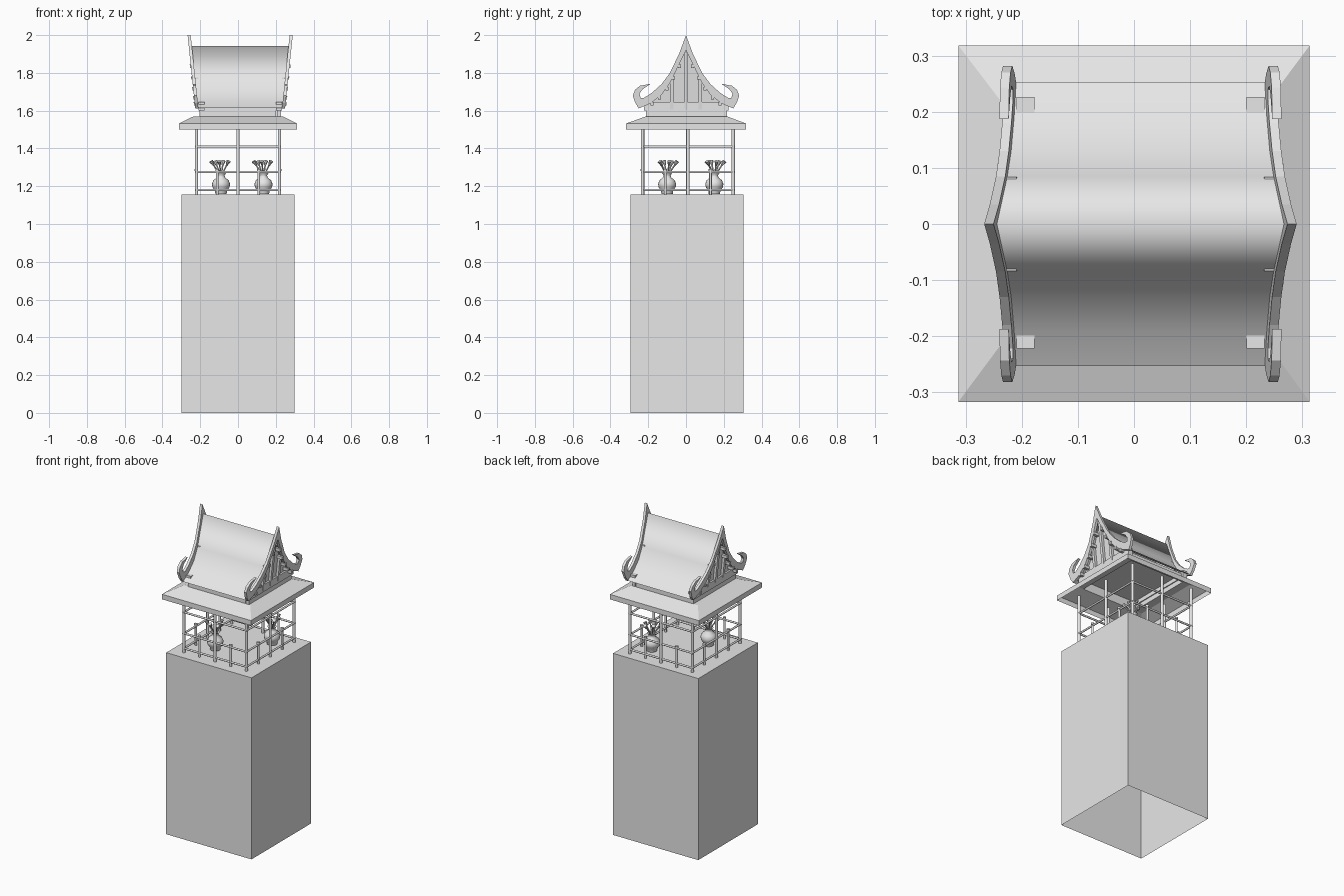
import bpy, bmesh, math
from mathutils import Vector

if "Cube" in bpy.data.objects:
    bpy.data.objects.remove(bpy.data.objects["Cube"])

grey = bpy.data.materials.new("plain_grey")
grey.use_nodes = True
grey.diffuse_color = (0.8, 0.8, 0.8, 1)
grey.node_tree.nodes["Principled BSDF"].inputs["Base Color"].default_value = (0.8, 0.8, 0.8, 1)

CX = 0.0115      # middle of the upper roof
LEAN = 0.105     # outward lean of the gables
EAVE = 1.615     # height where the lean starts
FLOOR = 1.155


def finish(name, bm, smooth=None, recalc=True):
    if recalc:
        bmesh.ops.recalc_face_normals(bm, faces=bm.faces[:])
    mesh = bpy.data.meshes.new(name)
    bm.to_mesh(mesh)
    bm.free()
    mesh.materials.append(grey)
    obj = bpy.data.objects.new(name, mesh)
    bpy.context.collection.objects.link(obj)
    if smooth:
        bpy.ops.object.select_all(action='DESELECT')
        obj.select_set(True)
        bpy.context.view_layer.objects.active = obj
        bpy.ops.object.shade_smooth_by_angle(angle=math.radians(smooth))
    return obj


def add_box(bm, low, high):
    low, high = Vector(low), Vector(high)
    verts = bmesh.ops.create_cube(bm, size=1)["verts"]
    for v in verts:
        v.co = Vector(a * b for a, b in zip(v.co, high - low)) + (low + high) / 2


def add_rod(bm, a, b, r1, r2=None, sides=10):
    a, b = Vector(a), Vector(b)
    d = b - a
    verts = bmesh.ops.create_cone(bm, cap_ends=True, segments=sides, radius1=r1,
                                  radius2=r1 if r2 is None else r2, depth=d.length)["verts"]
    turn = d.to_track_quat('Z', 'Y')
    for v in verts:
        v.co = turn @ v.co + (a + b) / 2


def stacked_shell(name, levels):
    """Rectangular rings (x0, x1, y0, y1, z), closed on top and open below."""
    bm = bmesh.new()
    rings = [[bm.verts.new(p) for p in ((x0, y0, z), (x1, y0, z), (x1, y1, z), (x0, y1, z))]
             for x0, x1, y0, y1, z in levels]
    for low, high in zip(rings, rings[1:]):
        for i in range(4):
            j = (i + 1) % 4
            bm.faces.new((low[i], low[j], high[j], high[i]))
    bm.faces.new(rings[-1])
    return finish(name, bm, recalc=False)


def add_leaning_slab(bm, outline, side, inner, outer):
    """Extrude a (y, z) outline along x, leaning outwards with height."""
    def ring(offset):
        return [bm.verts.new((CX + side * (offset + LEAN * (z - EAVE)), y, z)) for y, z in outline]
    a, b = ring(inner), ring(outer)
    bm.faces.new(a)
    bm.faces.new(b)
    for i in range(len(a)):
        j = (i + 1) % len(a)
        bm.faces.new((a[i], a[j], b[j], b[i]))


def mirrored(half):
    return half + [(-y, z) for y, z in reversed(half) if y > 0]


# Plinth and lower hipped roof, both hollow from below
stacked_shell("pedestal", [(-0.3, 0.3, -0.293, 0.305, 0), (-0.3, 0.3, -0.293, 0.305, FLOOR)])
stacked_shell("lower_roof", [
    (-0.313, 0.313, -0.317, 0.318, 1.5), (-0.313, 0.313, -0.317, 0.318, 1.532),
    (-0.235, 0.237, -0.212, 0.216, 1.57), (-0.187, 0.202, -0.212, 0.216, 1.57),
    (-0.187, 0.202, -0.212, 0.216, 1.625)])

# Columns, handrails and short balusters
col_x, col_y = (-0.22, 0, 0.22), (-0.23, 0.01, 0.25)
edge = [(x, y) for x in col_x for y in col_y if x or y != 0.01]
bm = bmesh.new()
for x, y in edge:
    add_rod(bm, (x, y, FLOOR), (x, y, 1.525), 0.009)
finish("columns", bm, 40)

bm = bmesh.new()
for z in (1.18, 1.275, 1.41):
    for y in (col_y[0], col_y[2]):
        add_rod(bm, (col_x[0] - 0.008, y, z), (col_x[2] + 0.008, y, z), 0.006)
    for x in (col_x[0], col_x[2]):
        add_rod(bm, (x, col_y[0] - 0.008, z), (x, col_y[2] + 0.008, z), 0.006)
finish("rails", bm, 40)

spots = [(x, y) for x in (-0.11, 0.11) for y in (col_y[0], col_y[2])]
spots += [(x, y) for x in (col_x[0], col_x[2]) for y in (-0.11, 0.13)]
bm = bmesh.new()
for x, y in spots:
    add_rod(bm, (x, y, FLOOR), (x, y, 1.285), 0.007)
    add_rod(bm, (x, y, 1.28), (x, y, 1.292), 0.01)
finish("balusters", bm, 40)

# Vases turned from a profile, each with a bunch of flowers
profile = [(0, 0), (0.03, 0), (0.032, 0.015), (0.045, 0.035), (0.048, 0.052), (0.04, 0.072),
           (0.022, 0.086), (0.019, 0.098), (0.027, 0.11), (0.02, 0.108), (0, 0.095)]
for n, (vx, vy) in enumerate(((-0.09, -0.1), (0.135, 0.15))):
    bm = bmesh.new()
    verts = [bm.verts.new((r, 0, z)) for r, z in profile]
    edges = [bm.edges.new(pair) for pair in zip(verts, verts[1:])]
    bmesh.ops.spin(bm, geom=verts + edges, cent=(0, 0, 0), axis=(0, 0, 1),
                   angle=math.tau, steps=20, use_duplicate=False)
    bmesh.ops.remove_doubles(bm, verts=bm.verts[:], dist=0.0005)
    vase = finish(f"vase_{n + 1}", bm, 50)
    vase.location = (vx, vy, FLOOR + 0.005)
    bm = bmesh.new()
    for i in range(6):
        a = math.tau * i / 6 + 0.3
        lean = Vector((math.cos(a), math.sin(a), 0)) * (0.055 if i % 2 else 0.042)
        foot = Vector((vx, vy, 1.25))
        head = foot + lean + Vector((0, 0, 0.083))
        neck = foot.lerp(head, 0.7)
        add_rod(bm, foot, neck, 0.004, sides=6)
        add_rod(bm, neck, head, 0.004, 0.012, sides=8)
    finish(f"flowers_{n + 1}", bm, 40)

# Curved upper roof sheet
slope = [(0, 1.942), (0.085, 1.765), (0.13, 1.7), (0.19, 1.65), (0.253, 1.615)]
line = [(-y, z) for y, z in reversed(slope[1:])] + slope
bm = bmesh.new()
rows = [[bm.verts.new((CX + s * (0.2225 + LEAN * (z - EAVE)), y, z)) for s in (-1, 1)]
        for y, z in line]
for a, b in zip(rows, rows[1:]):
    bm.faces.new((a[0], a[1], b[1], b[0]))
finish("upper_roof", bm, 180, recalc=False)

# Gable boards with upturned finials at their feet
board = mirrored([(0, 2.0), (0.035, 1.905), (0.085, 1.8), (0.13, 1.74), (0.18, 1.695),
                  (0.222, 1.668), (0.24, 1.668), (0.246, 1.69), (0.23, 1.713), (0.187, 1.742),
                  (0.243, 1.732), (0.27, 1.71), (0.282, 1.68), (0.268, 1.64), (0.25, 1.612),
                  (0.19, 1.637), (0.13, 1.683), (0.085, 1.745), (0, 1.92)])
panel = mirrored([(0, 1.935), (0.085, 1.757), (0.13, 1.692), (0.19, 1.64), (0.2, 1.615)])
for side, label in ((1, "left"), (-1, "right")):
    bm = bmesh.new()
    add_leaning_slab(bm, board, side, 0.2215, 0.238)
    finish(f"{label}_gable_board", bm)
    bm = bmesh.new()
    add_leaning_slab(bm, panel, side, 0.196, 0.206)
    finish(f"{label}_gable_panel", bm)
    # Posts, sill and stepped purlin ends on the gable
    bm = bmesh.new()
    for y, top in ((-0.075, 1.775), (0, 1.91), (0.075, 1.775)):
        w = 0.009
        add_leaning_slab(bm, [(y - w, 1.6), (y + w, 1.6), (y + w, top), (y - w, top)],
                         side, 0.204, 0.222)
    finish(f"{label}_gable_posts", bm)
    bm = bmesh.new()
    x = CX + side * 0.205
    add_box(bm, (x - 0.016, -0.222, 1.6), (x + 0.016, 0.226, 1.645))
    add_box(bm, (x - 0.01, -0.212, 1.57), (x + 0.01, 0.216, 1.6))
    finish(f"{label}_gable_sill", bm)
    bm = bmesh.new()
    for y, z in ((0.035, 1.835), (0.065, 1.772), (0.1, 1.715), (0.14, 1.667), (0.18, 1.635)):
        for m in (-1, 1):
            add_leaning_slab(bm, [(m * y - 0.008, z - 0.008), (m * y + 0.008, z - 0.008),
                                  (m * y + 0.008, z + 0.01), (m * y - 0.008, z + 0.01)],
                             side, 0.2, 0.243)
    finish(f"{label}_purlin_ends", bm)
